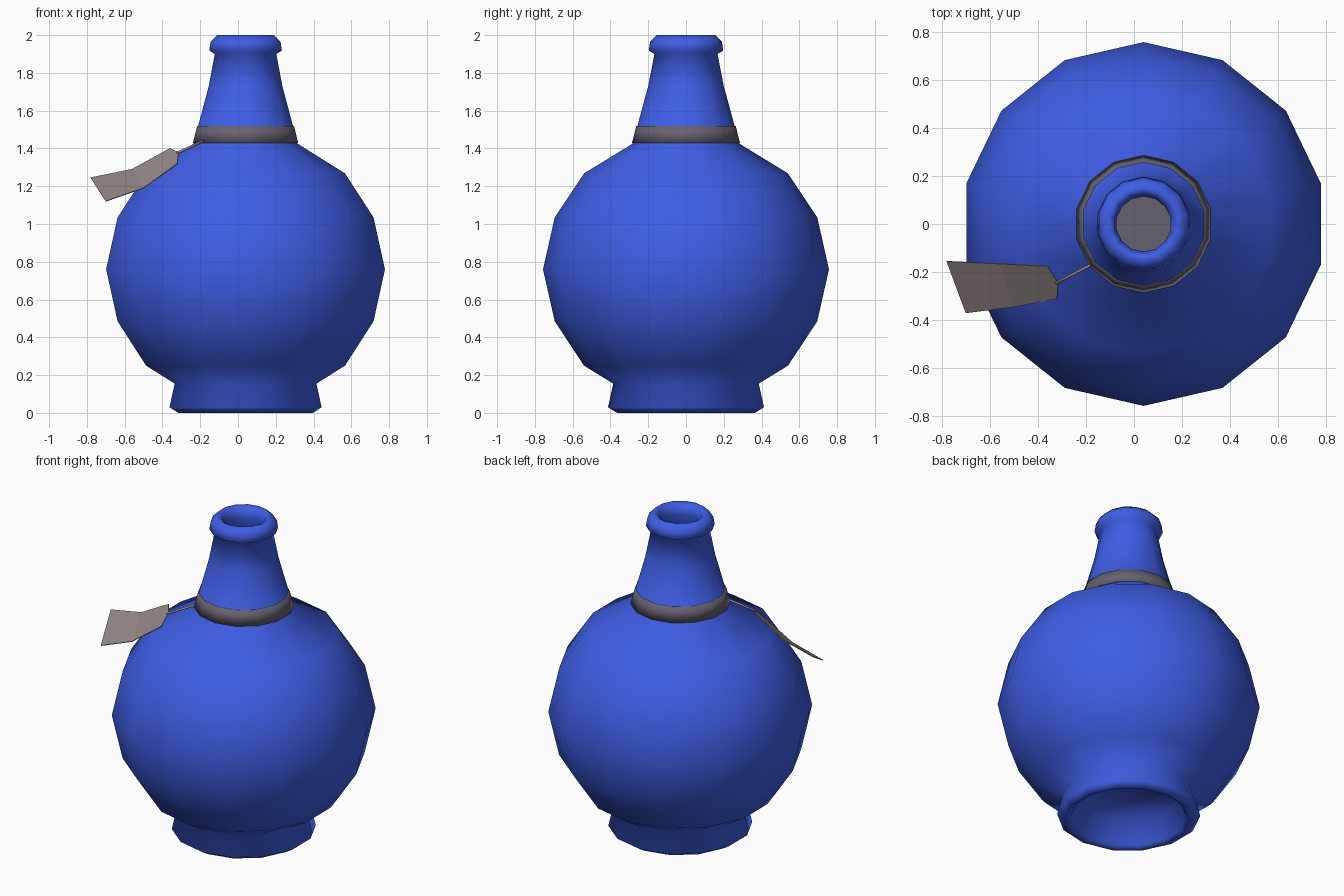
import bpy, bmesh, math
from mathutils import Vector

if "Cube" in bpy.data.objects:
    bpy.data.objects.remove(bpy.data.objects["Cube"])

SIDES = 14
AXIS_X = 0.04          # bottle axis is shifted because the tag hangs out to the left


def material(name, rgb):
    m = bpy.data.materials.new(name)
    m.diffuse_color = (*rgb, 1)
    m.use_nodes = True
    m.node_tree.nodes["Principled BSDF"].inputs["Base Color"].default_value = m.diffuse_color
    return m


BLUE = material("blue_glaze", (0.048, 0.112, 0.78))
GREY = material("grey_cord", (0.135, 0.122, 0.16))
TAN = material("tag_paper", (0.29, 0.235, 0.235))


def make(name, bm, mat, smooth=True):
    bmesh.ops.recalc_face_normals(bm, faces=bm.faces)
    me = bpy.data.meshes.new(name)
    bm.to_mesh(me)
    bm.free()
    me.materials.append(mat)
    for p in me.polygons:
        p.use_smooth = smooth
    ob = bpy.data.objects.new(name, me)
    bpy.context.collection.objects.link(ob)
    return ob


def lathe(name, profile, mat, cap_start=False, cap_end=False, closed=False):
    """Revolve (radius, z) points; one corner points straight along y."""
    bm = bmesh.new()
    rings = []
    for r, z in profile:
        ring = []
        for i in range(SIDES):
            a = math.pi / 2 + i * math.tau / SIDES
            ring.append(bm.verts.new((AXIS_X + r * math.cos(a), r * math.sin(a), z)))
        rings.append(ring)
    pairs = list(zip(rings, rings[1:]))
    if closed:
        pairs.append((rings[-1], rings[0]))
    for a, b in pairs:
        for i in range(SIDES):
            j = (i + 1) % SIDES
            bm.faces.new((a[i], a[j], b[j], b[i]))
    if cap_start:
        bm.faces.new(rings[0])
    if cap_end:
        bm.faces.new(rings[-1])
    return make(name, bm, mat)


# bottle: foot recess, foot, round belly, neck, rolled lip, inside of the neck
lathe("bottle", [
    (0.29, 0.15), (0.335, 0.02), (0.365, 0.0), (0.413, 0.03), (0.385, 0.155),
    (0.54, 0.25), (0.695, 0.485), (0.757, 0.76), (0.695, 1.035), (0.54, 1.268),
    (0.283, 1.425), (0.2, 1.73), (0.167, 1.90), (0.197, 1.918), (0.19, 1.965),
    (0.155, 2.0), (0.125, 1.985), (0.115, 1.93), (0.13, 1.88), (0.17, 1.70),
    (0.24, 1.44)], BLUE, cap_start=True)

# grey surface visible down the mouth
lathe("inner_floor", [(0.245, 1.44), (0.02, 1.44)], GREY, cap_end=True)

# cord wrapped round the base of the neck
lathe("neck_band", [(0.286, 1.43), (0.263, 1.52), (0.25, 1.52), (0.275, 1.43)],
      GREY, closed=True)

# paper tag, bent once across the middle
bm = bmesh.new()
v = [bm.verts.new(c) for c in (
    (-0.32, -0.31, 1.32), (-0.315, -0.245, 1.38), (-0.36, -0.175, 1.40),
    (-0.56, -0.165, 1.29), (-0.50, -0.345, 1.19),
    (-0.78, -0.155, 1.245), (-0.70, -0.37, 1.12))]
bm.faces.new((v[0], v[1], v[2], v[3], v[4]))
bm.faces.new((v[4], v[3], v[5], v[6]))
tag = make("tag", bm, TAN, smooth=False)
mod = tag.modifiers.new("thickness", 'SOLIDIFY')
mod.thickness = 0.004
mod.offset = 0

# string from the neck band to the tag
start, end = Vector((-0.17, -0.165, 1.445)), Vector((-0.325, -0.247, 1.375))
bm = bmesh.new()
bmesh.ops.create_cone(bm, segments=6, radius1=0.007, radius2=0.007,
                      depth=(end - start).length, cap_ends=True)
string = make("tag_string", bm, TAN)
string.location = (start + end) / 2
string.rotation_euler = (end - start).to_track_quat('Z', 'Y').to_euler()
